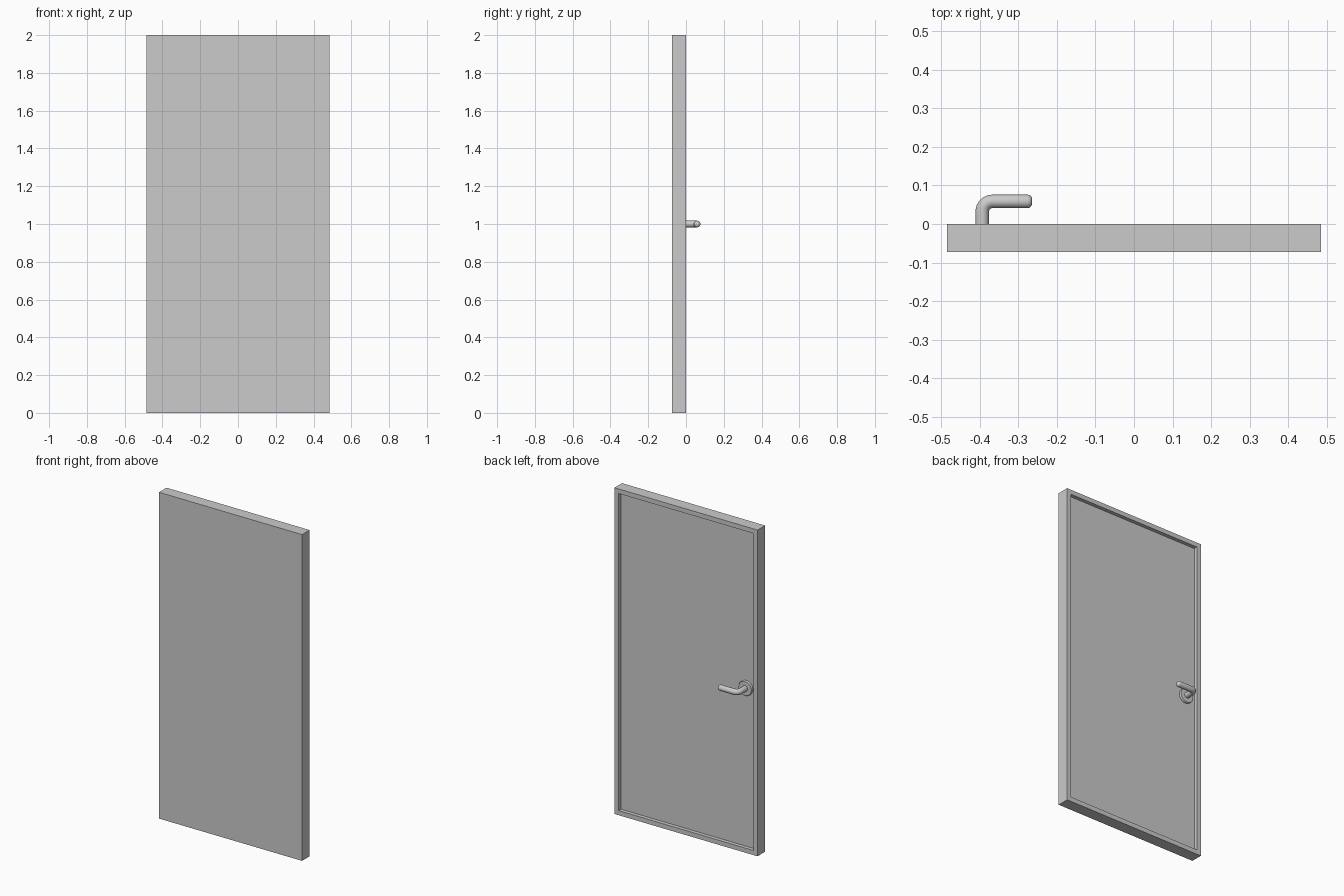
import bpy, bmesh, math
from mathutils import Vector, Matrix

if "Cube" in bpy.data.objects:
    bpy.data.objects.remove(bpy.data.objects["Cube"])

W, H = 0.97, 2.0            # door size
FRONT, BACK = -0.073, 0.0   # door faces
BORDER, RECESS = 0.04, 0.023
HX, HZ = -0.393, 1.0        # handle position
R = 0.0175                  # lever radius


def add_object(name, bm):
    mesh = bpy.data.meshes.new(name)
    bm.to_mesh(mesh)
    bm.free()
    obj = bpy.data.objects.new(name, mesh)
    bpy.context.collection.objects.link(obj)
    return obj


def smooth(obj, angle=35):
    bpy.ops.object.select_all(action='DESELECT')
    obj.select_set(True)
    bpy.context.view_layer.objects.active = obj
    bpy.ops.object.shade_smooth_by_angle(angle=math.radians(angle))


# Door: slab with a recessed panel on the handle side
bm = bmesh.new()
bmesh.ops.create_cube(bm, size=1)
bmesh.ops.scale(bm, vec=(W, BACK - FRONT, H), verts=bm.verts)
bmesh.ops.translate(bm, vec=(0, (FRONT + BACK) / 2, H / 2), verts=bm.verts)
bm.normal_update()
panel = max(bm.faces, key=lambda f: f.normal.y)
bmesh.ops.inset_region(bm, faces=[panel], thickness=BORDER)
panel = bmesh.ops.extrude_face_region(bm, geom=[panel])
verts = [g for g in panel["geom"] if isinstance(g, bmesh.types.BMVert)]
bmesh.ops.translate(bm, vec=(0, -RECESS, 0), verts=verts)
# remove any face left spanning the recess mouth
mouth = [f for f in bm.faces if abs(f.normal.y) > 0.9
         and abs(f.calc_center_median().y - BACK) < 1e-5
         and f.calc_area() > 1]
bmesh.ops.delete(bm, geom=mouth, context='FACES_ONLY')
bmesh.ops.recalc_face_normals(bm, faces=bm.faces)
add_object("door", bm)

# Rosette: lathed disc with a softened rim, set on the recessed panel
bm = bmesh.new()
profile = [(0, 0), (0.045, 0), (0.045, 0.010), (0.043, 0.013), (0, 0.013)]
pv = [bm.verts.new((HX + r, BACK - RECESS + y, HZ)) for r, y in profile]
edges = [bm.edges.new(pair) for pair in zip(pv, pv[1:])]
bmesh.ops.spin(bm, geom=pv + edges, cent=(HX, 0, HZ), axis=(0, 1, 0),
               angle=math.tau, steps=32, use_duplicate=False)
bmesh.ops.remove_doubles(bm, verts=bm.verts, dist=1e-5)
bmesh.ops.recalc_face_normals(bm, faces=bm.faces)
smooth(add_object("handle_rosette", bm))

# Lever: round bar swept out of the door, round a bend and along x
LY, BEND, TIP = 0.0585, 0.026, -0.264
path = [(HX, BACK - RECESS, 0, R)]                  # x, y, heading, radius
for i in range(9):
    a = math.radians(90 * i / 8)
    path.append((HX + BEND * (1 - math.cos(a)),
                 LY - BEND + BEND * math.sin(a), a, R))
ROUND = 0.012
for i in range(6):                                  # rounded tip
    a = math.radians(90 * i / 5)
    path.append((TIP - ROUND + ROUND * math.sin(a), LY, math.pi / 2,
                 R - ROUND + ROUND * math.cos(a)))

bm = bmesh.new()
rings = []
SIDES = 24
for x, y, heading, r in path:
    side = Vector((math.cos(heading), -math.sin(heading), 0))
    ring = []
    for k in range(SIDES):
        t = math.tau * k / SIDES
        ring.append(bm.verts.new(Vector((x, y, HZ)) + side * r * math.cos(t)
                                 + Vector((0, 0, r * math.sin(t)))))
    rings.append(ring)
for a, b in zip(rings, rings[1:]):
    for k in range(SIDES):
        n = (k + 1) % SIDES
        bm.faces.new((a[k], a[n], b[n], b[k]))
bm.faces.new(rings[0])
bm.faces.new(rings[-1])
bmesh.ops.recalc_face_normals(bm, faces=bm.faces)
smooth(add_object("handle_lever", bm))
